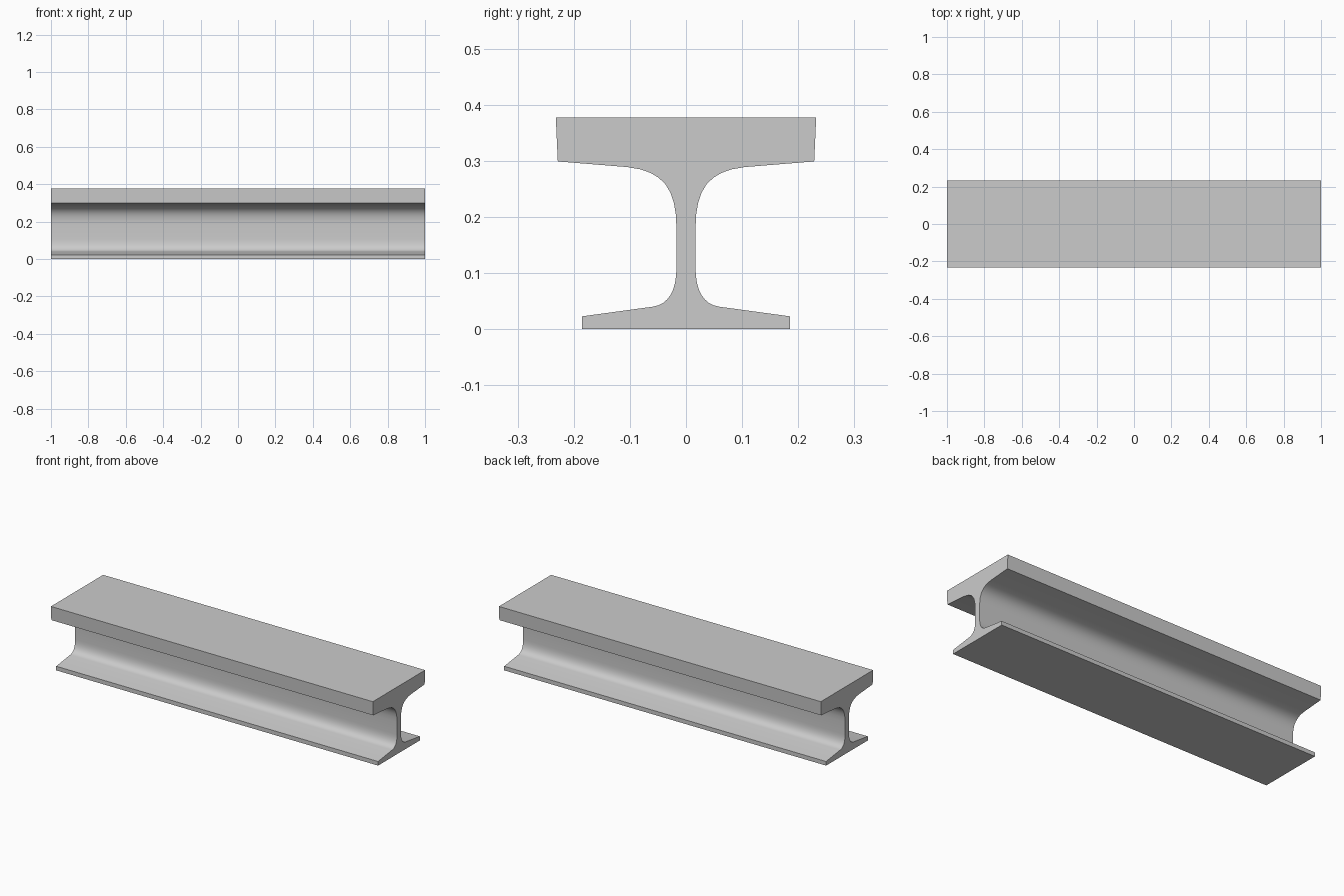
import bpy, bmesh, math
from mathutils import Vector
from mathutils.geometry import interpolate_bezier

if "Cube" in bpy.data.objects:
    bpy.data.objects.remove(bpy.data.objects["Cube"])


def fillet(p0, p1, p2, p3, n=9):
    """Curved blend between the web and a flange, in the y-z plane."""
    pts = interpolate_bezier(*[Vector((0, y, z)) for y, z in (p0, p1, p2, p3)], n)
    return [(p.y, p.z) for p in pts]


# Half cross-section, from the foot up to the head
half = [(0.185, 0.0), (0.185, 0.023)]
half += fillet((0.06, 0.040), (0.03, 0.044), (0.017, 0.07), (0.017, 0.11))
half += fillet((0.017, 0.18), (0.017, 0.25), (0.04, 0.282), (0.105, 0.289))
half += [(0.2285, 0.299), (0.232, 0.377)]

# Mirror the half profile to close the section
section = half + [(-y, z) for y, z in reversed(half)]

# Extrude the section along the beam length
bm = bmesh.new()
face = bm.faces.new([bm.verts.new((-1.0, y, z)) for y, z in section])
new = bmesh.ops.extrude_face_region(bm, geom=[face])["geom"]
bmesh.ops.translate(bm, vec=(2.0, 0, 0),
                    verts=[g for g in new if isinstance(g, bmesh.types.BMVert)])
bmesh.ops.recalc_face_normals(bm, faces=bm.faces)

mesh = bpy.data.meshes.new("beam")
bm.to_mesh(mesh)
bm.free()
beam = bpy.data.objects.new("beam", mesh)
bpy.context.collection.objects.link(beam)

# Smooth fillets, crisp flange edges
bpy.context.view_layer.objects.active = beam
beam.select_set(True)
bpy.ops.object.shade_smooth_by_angle(angle=math.radians(30))
